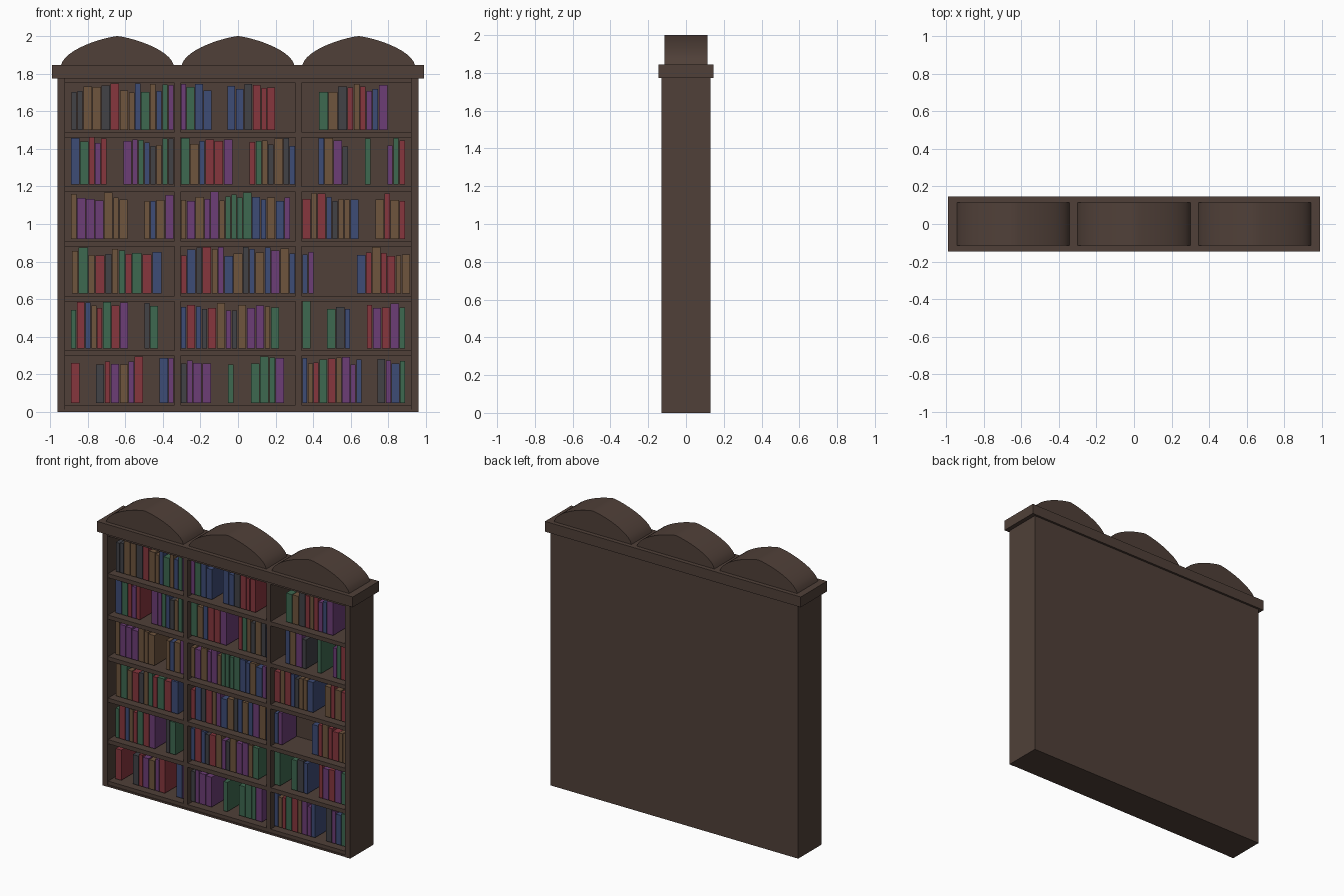
import bpy, bmesh, random
from mathutils import Matrix, Vector
from mathutils.geometry import interpolate_bezier

if "Cube" in bpy.data.objects:
    bpy.data.objects.remove(bpy.data.objects["Cube"])

random.seed(4)


def material(name, rgb):
    m = bpy.data.materials.new(name)
    m.diffuse_color = (*rgb, 1)
    m.use_nodes = True
    m.node_tree.nodes["Principled BSDF"].inputs["Base Color"].default_value = m.diffuse_color
    return m


WOOD = material("dark_wood", (0.08, 0.051, 0.04))
CLOTH = {
    "r": material("red_cloth", (0.24, 0.037, 0.048)),
    "g": material("green_cloth", (0.048, 0.14, 0.08)),
    "b": material("blue_cloth", (0.048, 0.072, 0.18)),
    "p": material("purple_cloth", (0.15, 0.048, 0.18)),
    "o": material("tan_cloth", (0.156, 0.089, 0.048)),
    "k": material("grey_cloth", (0.054, 0.054, 0.062)),
}


def add_box(bm, x0, x1, y0, y1, z0, z1, mat=0):
    mtx = (Matrix.Translation(((x0 + x1) / 2, (y0 + y1) / 2, (z0 + z1) / 2))
           @ Matrix.Diagonal((x1 - x0, y1 - y0, z1 - z0, 1)))
    verts = bmesh.ops.create_cube(bm, size=1, matrix=mtx)["verts"]
    for f in {f for v in verts for f in v.link_faces}:
        f.material_index = mat


def finish(bm, name, mats):
    bmesh.ops.recalc_face_normals(bm, faces=bm.faces)
    me = bpy.data.meshes.new(name)
    bm.to_mesh(me)
    bm.free()
    ob = bpy.data.objects.new(name, me)
    bpy.context.collection.objects.link(ob)
    for m in mats:
        me.materials.append(m)
    return ob


def box(name, *dims):
    bm = bmesh.new()
    add_box(bm, *dims)
    return finish(bm, name, [WOOD])


# Carcass: sides, back, dividers and cornice
for side, s in (("left", -1), ("right", 1)):
    xs = sorted((s * 0.96, s * 0.92))
    box(side + "_side", *xs, -0.13, 0.13, 0, 1.78)
    box(side + "_divider", s * 0.322 - 0.016, s * 0.322 + 0.016, -0.122, 0.1, 0.005, 1.78)
box("back_panel", -0.92, 0.92, 0.095, 0.13, 0, 1.78)
box("plinth", -0.92, 0.92, -0.128, 0.095, 0, 0.012)
box("cornice", -0.99, 0.99, -0.145, 0.145, 1.773, 1.845)

# Shelves
PITCH = 0.2905
for i in range(7):
    top = 0.037 + PITCH * i
    box(f"shelf_{i}", -0.92, 0.92, -0.122, 0.095, top - 0.029, top)

# Arched crests with a slightly pointed peak
half = interpolate_bezier(Vector((0.3, 0, 0)), Vector((0.28, 0, 0.08)),
                          Vector((0.1, 0, 0.142)), Vector((0, 0, 0.155)), 12)
outline = half + [Vector((-p.x, 0, p.z)) for p in reversed(half[:-1])]
for i, cx in enumerate((-0.642, 0, 0.642)):
    bm = bmesh.new()
    face = bm.faces.new([bm.verts.new((cx + p.x, -0.115, 1.845 + p.z)) for p in outline])
    ext = bmesh.ops.extrude_face_region(bm, geom=[face], use_keep_orig=True)["geom"]
    bmesh.ops.translate(bm, vec=(0, 0.23, 0),
                        verts=[e for e in ext if isinstance(e, bmesh.types.BMVert)])
    ob = finish(bm, f"crest_{i}", [WOOD])
    bpy.ops.object.select_all(action="DESELECT")
    ob.select_set(True)
    bpy.context.view_layer.objects.active = ob
    bpy.ops.object.shade_smooth_by_angle(angle=0.5)

# Books, bottom row first: letter = cloth colour, capital = thick book, dot = empty space
BAYS = [(-0.918, -0.34), (-0.306, 0.306), (0.34, 0.918)]
ROWS = [
    (".R...KrPOpR...Bp", "kpPP...g...GGgP..", "borGRoPpb...KpBg."),
    (".gRborGRP...kG...", "bRbkROpkOPPoG...", "G...GKb...rPRPg."),
    (".oGoRkogrGRB..", "rBkRopBOkbObPOb", "bp........BrOrRoO"),
    (".oPPPOoO...obOP", "oPOpPogggGBbOBp.", "RoRbkooB...OrOr."),
    (".BGrpr...Ppgbkogk", "GObRRP...rgokOkb", "...bOPk...g...pgr."),
    (".kkOOKROobGobgp", "pGBB...BBKRrR....", "...GOKrorpbP...."),
]
KEYS = list(CLOTH)
for r, row in enumerate(ROWS):
    base = 0.048 + PITCH * r
    for b, ((x0, x1), books) in enumerate(zip(BAYS, row)):
        widths = [5.2 if c == "." else 8.7 if c.isupper() else 5.8 for c in books]
        unit = (x1 - x0) / sum(widths)
        bm = bmesh.new()
        x = x0
        for c, w in zip(books, widths):
            if c != ".":
                height = random.uniform(0.2, 0.25)
                add_box(bm, x + 0.002, x + w * unit - 0.002, -0.085, 0.075,
                        base, base + height, KEYS.index(c.lower()))
            x += w * unit
        finish(bm, f"books_row{r}_bay{b}", CLOTH.values())
